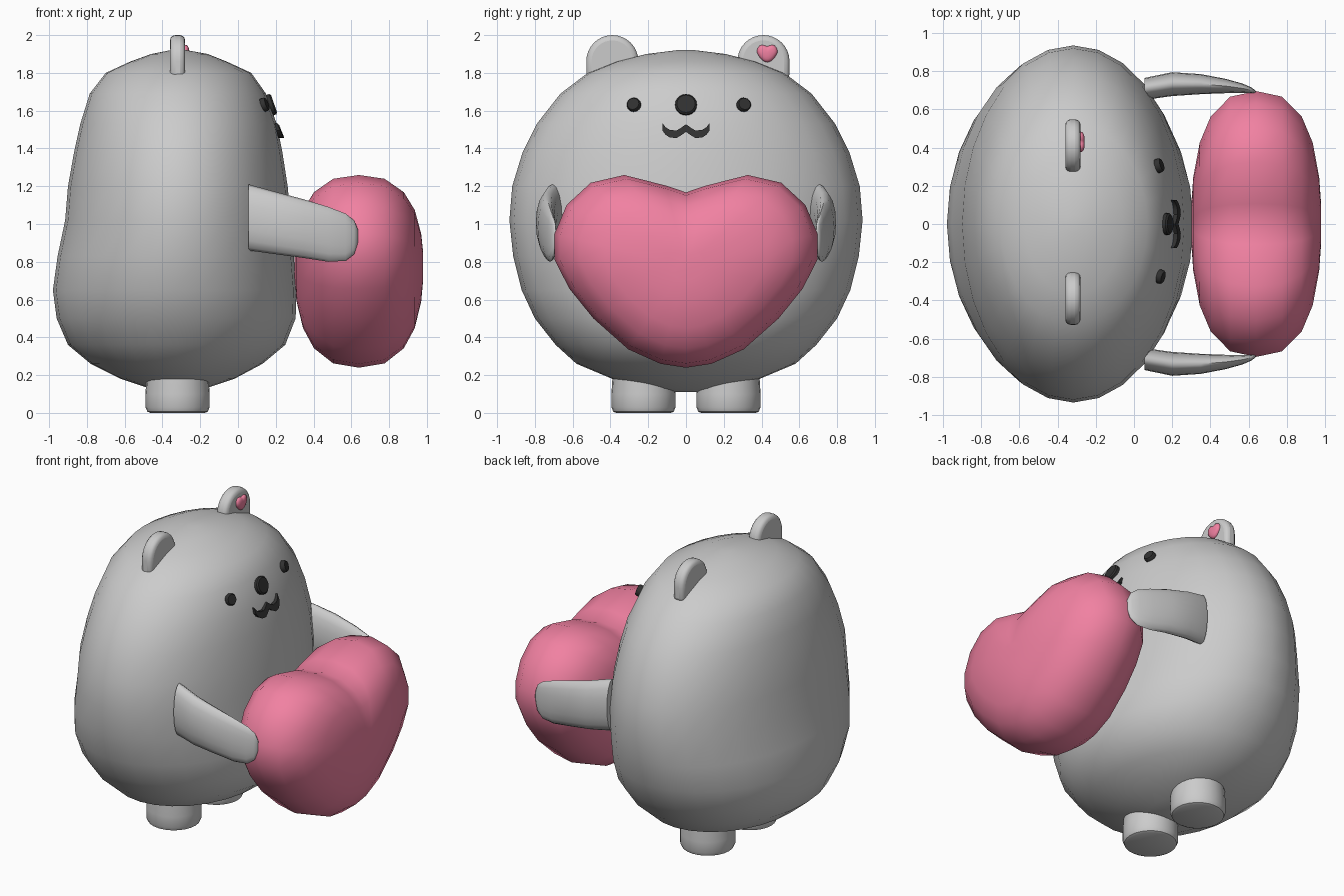
import bpy, bmesh
from math import sin, cos, pi, radians
from mathutils import Vector

if "Cube" in bpy.data.objects:
    bpy.data.objects.remove(bpy.data.objects["Cube"])


def material(name, rgb):
    m = bpy.data.materials.new(name)
    m.diffuse_color = (*rgb, 1)
    m.use_nodes = True
    m.node_tree.nodes["Principled BSDF"].inputs["Base Color"].default_value = m.diffuse_color
    return m


PINK = material("pink", (0.88, 0.22, 0.36))
DARK = material("charcoal", (0.03, 0.03, 0.03))


def loft(name, rings, mat=None, bevel=0, angle=40):
    """Skin a list of equal-length rings and cap both ends."""
    bm = bmesh.new()
    vs = [[bm.verts.new(p) for p in r] for r in rings]
    n = len(vs[0])
    for a, b in zip(vs, vs[1:]):
        for i in range(n):
            j = (i + 1) % n
            bm.faces.new((a[i], a[j], b[j], b[i]))
    bm.faces.new(vs[0])
    bm.faces.new(vs[-1])
    bmesh.ops.recalc_face_normals(bm, faces=bm.faces)
    me = bpy.data.meshes.new(name)
    bm.to_mesh(me)
    bm.free()
    ob = bpy.data.objects.new(name, me)
    bpy.context.collection.objects.link(ob)
    if mat:
        me.materials.append(mat)
    if bevel:
        mod = ob.modifiers.new("round", 'BEVEL')
        mod.width, mod.segments, mod.limit_method = bevel, 3, 'ANGLE'
        mod.angle_limit = radians(50)
    bpy.ops.object.select_all(action='DESELECT')
    ob.select_set(True)
    bpy.context.view_layer.objects.active = ob
    bpy.ops.object.shade_smooth_by_angle(angle=radians(angle))
    return ob


def circle(n):
    return [(cos(2 * pi * i / n), sin(2 * pi * i / n)) for i in range(n)]


# Body: elliptical rings (z, back x, front x, half width)
BODY = [(0.11, -0.38, -0.27, 0.06), (0.13, -0.47, -0.17, 0.21),
        (0.18, -0.62, -0.02, 0.39), (0.26, -0.78, 0.13, 0.58),
        (0.36, -0.90, 0.25, 0.69), (0.50, -0.96, 0.305, 0.80),
        (0.65, -0.98, 0.31, 0.87), (0.83, -0.955, 0.295, 0.915),
        (1.02, -0.915, 0.28, 0.935), (1.20, -0.90, 0.263, 0.92),
        (1.38, -0.868, 0.235, 0.865), (1.53, -0.835, 0.205, 0.79),
        (1.69, -0.785, 0.148, 0.665), (1.80, -0.70, 0.07, 0.52),
        (1.86, -0.57, -0.06, 0.37), (1.90, -0.46, -0.16, 0.21),
        (1.92, -0.36, -0.27, 0.05)]
loft("body", [[((b + f) / 2 + (f - b) / 2 * c, w * s, z) for c, s in circle(28)]
              for z, b, f, w in BODY], angle=60)

# Heart cushion and the small heart on one ear
HALF = [(0, 0.76), (0.15, 0.83), (0.46, 0.94), (0.71, 0.86), (0.89, 0.63), (0.98, 0.33),
        (0.98, 0.06), (0.87, -0.24), (0.69, -0.55), (0.43, -0.87), (0.19, -1.02), (0, -1.06)]
OUTLINE = HALF + [(-y, z) for y, z in HALF[-2:0:-1]]


def heart(name, center, size):
    cx, cy, cz = center
    dx, dy, dz = size
    rings = []
    for t in (-1, -0.97, -0.87, -0.7, -0.4, 0, 0.4, 0.7, 0.87, 0.97, 1):
        s = max(0.15, (1 - abs(t) ** 2.5) ** 0.4)
        rings.append([(cx + dx * t, cy + dy * s * y, cz + dz * s * z) for y, z in OUTLINE])
    loft(name, rings, PINK, angle=60)


heart("heart_cushion", (0.64, 0, 0.78), (0.34, 0.71, 0.51))
heart("ear_heart", (-0.28, 0.43, 1.905), (0.022, 0.055, 0.046))

# Arms: stations (x, z low, z high, y inner, y outer)
ARM = [(0.055, 0.86, 1.21, 0.65, 0.765), (0.2, 0.84, 1.17, 0.67, 0.795),
       (0.35, 0.82, 1.13, 0.68, 0.785), (0.48, 0.80, 1.09, 0.685, 0.76),
       (0.57, 0.805, 1.055, 0.685, 0.735), (0.615, 0.84, 1.02, 0.685, 0.715),
       (0.635, 0.90, 0.97, 0.685, 0.70)]
for side, sgn in (("left", 1), ("right", -1)):
    loft(side + "_arm", [[(x, sgn * ((yi + yo) / 2 + (yo - yi) / 2 * c),
                           (z0 + z1) / 2 + (z1 - z0) / 2 * s) for c, s in circle(16)]
                         for x, z0, z1, yi, yo in ARM], angle=60)

    # Ears: rounded tabs sunk into the head
    yc = 0.41 if sgn > 0 else -0.39
    tab = [(cos(pi * i / 16), 1.862 + 0.138 * sin(pi * i / 16)) for i in range(17)]
    tab += [(-1, 1.765), (1, 1.765)]
    loft(side + "_ear", [[(x, yc + 0.138 * c, z) for c, z in tab]
                         for x in (-0.36, -0.28)], bevel=0.028)

    # Feet: short rounded stubs
    loft(side + "_foot", [[(-0.32 + r * c, sgn * 0.225 + r * s, z) for c, s in circle(24)]
                          for z, r in ((0, 0.145), (0.007, 0.16), (0.03, 0.17),
                                       (0.10, 0.17), (0.21, 0.163))])


# Eyes and nose: thin discs lying on the face
def disc(name, pos, normal, r):
    q = Vector(normal).to_track_quat('Z', 'Y')
    p = Vector(pos)
    loft(name, [[p + q @ Vector((r * k * c, r * k * s, h)) for c, s in circle(20)]
                for h, k in ((-0.02, 1), (0.012, 1), (0.02, 0.85))], DARK)


disc("left_eye", (0.128, 0.305, 1.63), (1, 0.32, 0.35), 0.037)
disc("right_eye", (0.135, -0.275, 1.63), (1, -0.28, 0.35), 0.037)
disc("nose", (0.172, 0, 1.63), (1, 0, 0.35), 0.057)

# Mouth: wavy strip
half = [(0.0, 1.508), (0.025, 1.49), (0.05, 1.475), (0.085, 1.478),
        (0.108, 1.492), (0.125, 1.515)]
mid = [(-y, z) for y, z in half[:0:-1]] + half
edge = [(y, z + 0.02) for y, z in mid] + [(y, z - 0.02) for y, z in mid[::-1]]
loft("mouth", [[(x - 0.4 * (z - 1.5) - 0.4 * y * y, y, z) for y, z in edge]
               for x in (0.19, 0.228)], DARK, angle=30)
